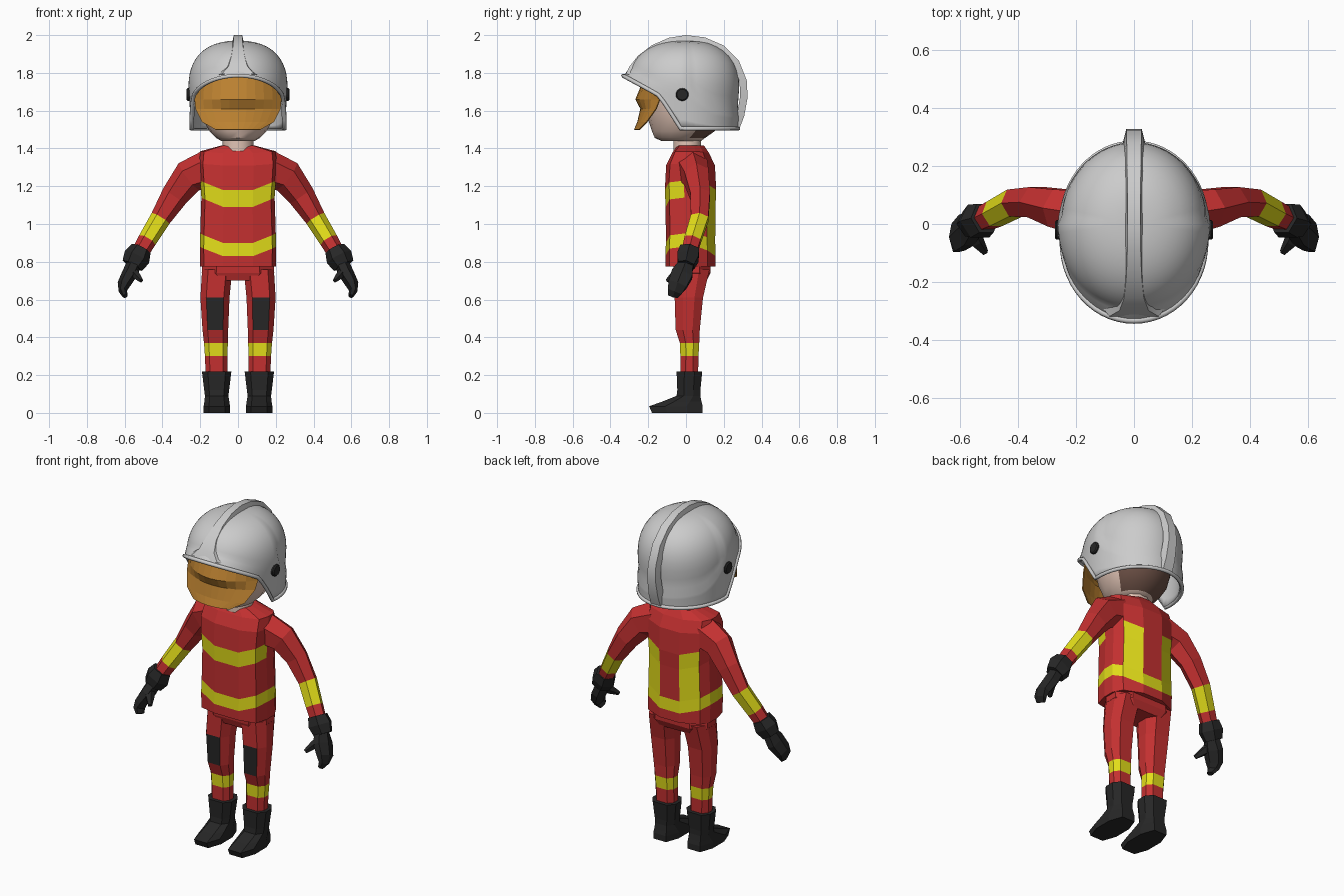
import bpy, bmesh, math
from mathutils import Vector

if "Cube" in bpy.data.objects:
    bpy.data.objects.remove(bpy.data.objects["Cube"])


def material(name, r, g, b):
    m = bpy.data.materials.new(name)
    m.diffuse_color = (r, g, b, 1)
    m.use_nodes = True
    m.node_tree.nodes["Principled BSDF"].inputs["Base Color"].default_value = m.diffuse_color
    return m


RED = material("red_cloth", .55, .03, .03)
YELLOW = material("reflective_yellow", .76, .72, .01)
BLACK = material("black", .02, .02, .02)
ORANGE = material("visor_orange", .5, .22, .03)
SKIN = material("skin", .75, .55, .46)
HAIR = material("hair", .15, .08, .06)


def loft(name, rings, mats=(), pick=None, caps=True, closed=True, side=1, smooth=None):
    """Skin rings of points; pick(segment, column) chooses the material slot."""
    bm = bmesh.new()
    vs = [[bm.verts.new((p[0] * side, p[1], p[2])) for p in r] for r in rings]
    n = len(rings[0])
    for i in range(len(rings) - 1):
        for j in range(n if closed else n - 1):
            k = (j + 1) % n
            f = bm.faces.new((vs[i][j], vs[i][k], vs[i + 1][k], vs[i + 1][j]))
            f.material_index = pick(i, j) if pick else 0
    if caps:
        bm.faces.new(vs[0])
        bm.faces.new(vs[-1])
    bmesh.ops.remove_doubles(bm, verts=bm.verts, dist=1e-5)
    bmesh.ops.recalc_face_normals(bm, faces=bm.faces)
    me = bpy.data.meshes.new(name)
    bm.to_mesh(me)
    bm.free()
    ob = bpy.data.objects.new(name, me)
    bpy.context.collection.objects.link(ob)
    for m in mats:
        me.materials.append(m)
    if smooth:
        bpy.ops.object.select_all(action='DESELECT')
        ob.select_set(True)
        bpy.context.view_layer.objects.active = ob
        bpy.ops.object.shade_smooth_by_angle(angle=math.radians(smooth))
    return ob


def solidify(ob, t):
    m = ob.modifiers.new("thickness", 'SOLIDIFY')
    m.thickness, m.offset = t, -1


OCT = [(-.6, -1), (.6, -1), (1, -.4), (1, .4), (.6, 1), (-.6, 1), (-1, .4), (-1, -.4)]


def box_ring(z, cx, rx, y0, y1):
    return [(cx + a * rx, (y0 + y1) / 2 + b * (y1 - y0) / 2, z) for a, b in OCT]


def oval_ring(z, rx, y0, y1, n=16):
    return [(rx * math.cos(2 * math.pi * k / n),
             (y0 + y1) / 2 + (y1 - y0) / 2 * math.sin(2 * math.pi * k / n), z) for k in range(n)]


def tube_rings(path, n=6):
    """Rings across a path of (x, y, z, radius along y, radius across)."""
    pts = [Vector(p[:3]) for p in path]
    out = []
    for i, p in enumerate(path):
        t = (pts[min(i + 1, len(pts) - 1)] - pts[max(i - 1, 0)]).normalized()
        v = t.cross(Vector((0, 1, 0))).normalized()
        u = v.cross(t)
        out.append([pts[i] + u * p[3] * math.cos(a) + v * p[4] * math.sin(a)
                    for a in (2 * math.pi * (k + .5) / n for k in range(n))])
    return out


# Jacket: half outline (x, y, chevron rise), mirrored into a 12-sided ring
HALF = [(.08, -.112, 0), (.18, -.09, .04), (.2, -.01, .05),
        (.2, .06, .05), (.17, .115, .03), (.065, .16, 0)]
OUTLINE = HALF + [(-x, y, r) for x, y, r in reversed(HALF)]
# z, x scale, y scale, chevron amount
LEVELS = [(.775, 1, .98, 0), (.83, 1.01, .98, 1), (.90, 1, .96, 1), (1.09, .97, .97, 1),
          (1.18, 1, 1, 1), (1.31, 1.03, .95, .2), (1.375, 1, .72, .2), (1.415, .45, .52, 0)]
rings = [[(x * sx, .025 + (y - .025) * sy, z + r * c) for x, y, r in OUTLINE]
         for z, sx, sy, c in LEVELS]
loft("jacket", rings, (RED, YELLOW),
     lambda i, j: int(i == 1 or (i in (2, 3) and j in (4, 6)) or (i == 3 and j in (0, 1, 9, 10, 11))))

# Trouser seat
loft("trouser_seat", [box_ring(.70, 0, .16, -.05, .11), box_ring(.74, 0, .192, -.065, .13),
                      box_ring(.82, 0, .19, -.07, .13)], (RED,))

for s, tag in ((1, "right"), (-1, "left")):
    # Sleeve with reflective band
    loft("sleeve_" + tag, tube_rings([
        (.15, .035, 1.29, .09, .105), (.26, .055, 1.25, .075, .09), (.335, .075, 1.15, .06, .072),
        (.41, .072, 1.03, .054, .055), (.48, .035, .915, .05, .05), (.53, .012, .83, .045, .045)]),
        (RED, YELLOW), lambda i, j: int(i == 3), side=s)
    # Glove: cuff, palm with fingers, thumb
    loft("glove_cuff_" + tag, tube_rings([
        (.512, .02, .87, .058, .055), (.535, .01, .825, .066, .072), (.56, 0, .78, .05, .058)]),
        (BLACK,), side=s)
    loft("glove_hand_" + tag, tube_rings([
        (.545, .005, .80, .04, .04), (.575, -.02, .735, .065, .04), (.605, -.045, .68, .058, .034),
        (.61, -.06, .645, .045, .022), (.597, -.07, .618, .03, .014)]), (BLACK,), side=s)
    loft("glove_thumb_" + tag, tube_rings([
        (.57, -.01, .76, .03, .03), (.54, -.06, .73, .026, .024), (.512, -.098, .70, .012, .012)], 5),
        (BLACK,), side=s)
    # Trouser leg with knee patch and band
    legs = [(.76, .11, .08, -.06, .125), (.61, .122, .077, -.06, .09), (.44, .12, .068, -.055, .073),
            (.37, .117, .063, -.032, .07), (.30, .115, .06, -.03, .066), (.2, .113, .058, -.03, .064)]
    loft("trouser_leg_" + tag, [box_ring(*r) for r in legs], (RED, YELLOW, BLACK),
         lambda i, j: 1 if i == 3 else 2 if i == 1 and j == 0 else 0, side=s)
    # Boot
    boot = [(0, .112, .07, -.18, .088), (.035, .112, .07, -.195, .088), (.06, .112, .066, -.125, .082),
            (.09, .113, .062, -.05, .076), (.12, .113, .066, -.046, .076), (.22, .113, .078, -.05, .086)]
    loft("boot_" + tag, [box_ring(*r) for r in boot], (BLACK,), side=s)
    # Helmet side knob
    loft("helmet_knob_" + tag, [[(x, -.02 + r * math.cos(k * math.pi / 8), 1.685 + r * math.sin(k * math.pi / 8))
                                 for k in range(16)] for x, r in ((.24, .034), (.266, .034), (.272, .028))],
         (BLACK,), side=s)

# Neck and head; hair covers the back faces
loft("neck", [oval_ring(1.37, .085, -.07, .085, 10), oval_ring(1.5, .08, -.07, .08, 10)], (SKIN,), smooth=40)
HEAD = [(1.44, .09, -.13, .08), (1.455, .115, -.165, .10), (1.49, .15, -.18, .15), (1.55, .185, -.2, .19),
        (1.65, .21, -.215, .21), (1.78, .205, -.2, .215), (1.87, .155, -.15, .165), (1.92, .07, -.08, .08)]
loft("head", [oval_ring(*r) for r in HEAD], (SKIN, HAIR),
     lambda i, j: int(i > 4 or (i > 0 and 1 <= j <= 6)), smooth=40)

# Visor: curved plate dented below the nose (z, half width, centre y, edge y)
VISOR = [(1.79, .22, -.215, -.15), (1.66, .23, -.268, -.14), (1.61, .225, -.242, -.16),
         (1.54, .19, -.258, -.21), (1.50, .12, -.275, -.25)]
visor = loft("visor", [[(w * k / 5, yc + (ye - yc) * (k / 5) ** 2, z) for k in range(-5, 6)]
                       for z, w, yc, ye in VISOR], (ORANGE,), caps=False, closed=False)
solidify(visor, .006)

# Helmet shell: dome whose rim follows the face opening, with a recessed rear panel
N, TOP, PANEL_ROWS, RIM_ROWS = 64, 1.97, 12, 5


def lerp_path(y, pts):
    for (a, za), (b, zb) in zip(pts, pts[1:]):
        if y <= b:
            return za + (zb - za) * max(0, (y - a) / (b - a))
    return pts[-1][1]


def shell_point(th, z, flare, inset):
    c = -math.cos(th)
    if z > 1.72:
        r = max(0, 1 - ((z - 1.72) / .25) ** 2.4) ** (1 / 2.4)
    else:
        r = 1 - .055 * (1.72 - z) / .22
    r *= (1 - inset) * (1 + .09 * flare * max(0, -c) ** 2)
    return (.262 * r * math.sin(th), (.31 if c < 0 else .293) * r * c, z)


rings = []
for k in range(PANEL_ROWS + RIM_ROWS + 1):
    ring = []
    for j in range(N):
        th = 2 * math.pi * j / N
        y = -.31 * math.cos(th)
        rim = lerp_path(y, [(-.31, 1.785), (-.14, 1.68), (-.03, 1.505), (.4, 1.505)])
        mid = lerp_path(y, [(-.31, 1.83), (-.14, 1.75), (0, 1.73), (.06, 1.66), (.16, 1.59), (.31, 1.565)])
        if k <= PANEL_ROWS:
            z = mid + (TOP - mid) * math.cos(k / PANEL_ROWS * math.pi / 2)
        else:
            z = mid + (rim - mid) * (k - PANEL_ROWS) / RIM_ROWS
        inset = .04 if y > .01 and 2 < k < PANEL_ROWS else 0
        flare = max(0, (k - PANEL_ROWS) / RIM_ROWS)
        ring.append(shell_point(th, z, flare, inset))
    rings.append(ring)
shell = loft("helmet_shell", rings, caps=False, smooth=35)
solidify(shell, .015)

# Rounded trim along the helmet rim
curve = bpy.data.curves.new("helmet_rim_trim", 'CURVE')
curve.dimensions = '3D'
curve.bevel_depth, curve.bevel_resolution = .011, 1
sp = curve.splines.new('POLY')
sp.points.add(N - 1)
sp.use_cyclic_u = True
for p, co in zip(sp.points, rings[-1]):
    p.co = (*co, 1)
bpy.context.collection.objects.link(bpy.data.objects.new("helmet_rim_trim", curve))

# Crest running from brim to nape, widening at the front (y, z, half width)
CREST = [(-.318, 1.795, .085), (-.298, 1.835, .05), (-.255, 1.89, .034), (-.18, 1.947, .026), (-.09, 1.986, .023),
         (0, 2, .022), (.1, 1.988, .022), (.2, 1.945, .024), (.28, 1.865, .025), (.322, 1.76, .026),
         (.326, 1.67, .027), (.308, 1.57, .03), (.283, 1.505, .032)]
loft("helmet_crest", [[(-w, y, z), (w, y, z), (w * 1.35, y * .88, 1.72 + (z - 1.72) * .88),
                       (-w * 1.35, y * .88, 1.72 + (z - 1.72) * .88)] for y, z, w in CREST], smooth=35)
